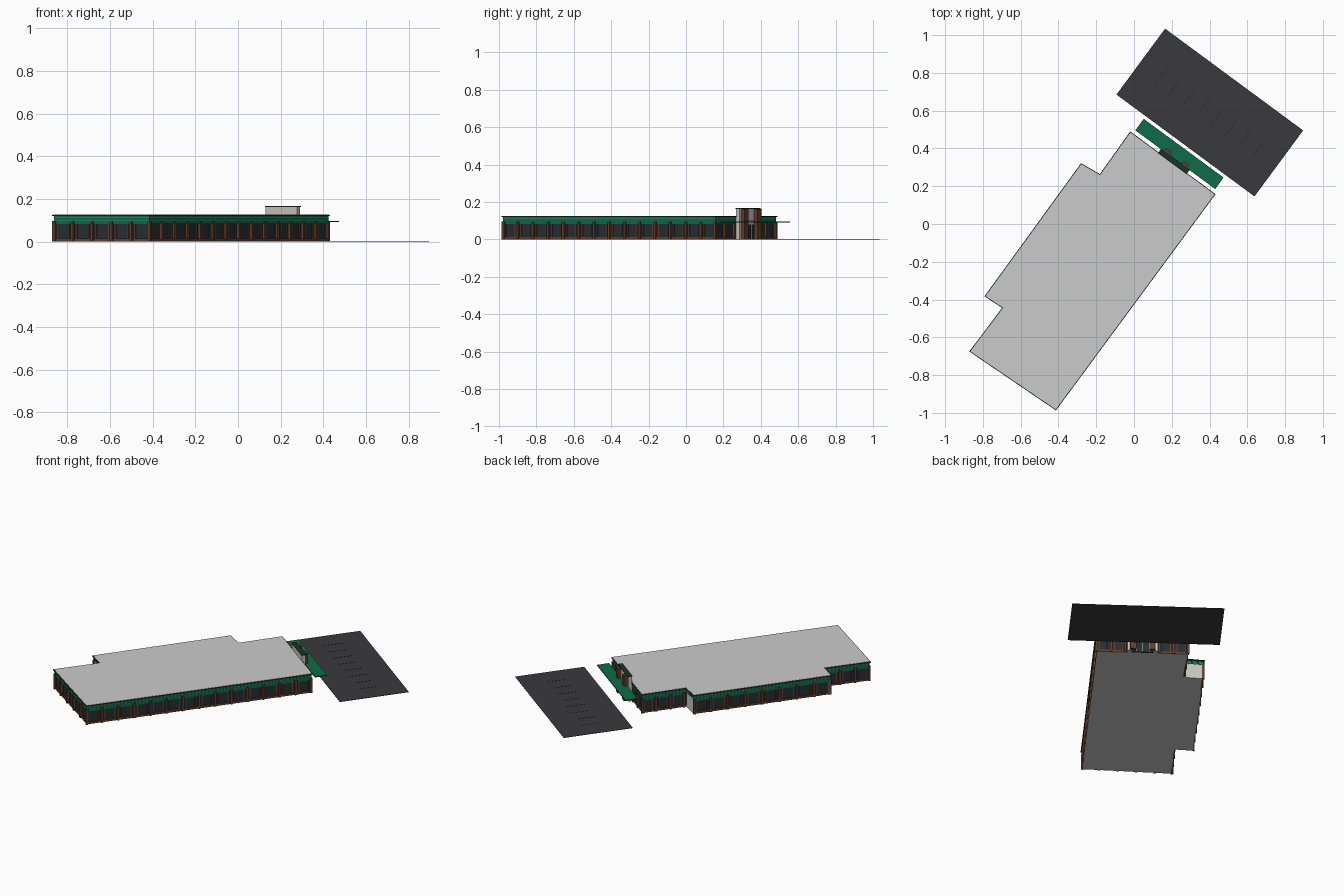
import bpy, bmesh
from mathutils import Vector as V

if "Cube" in bpy.data.objects:
    bpy.data.objects.remove(bpy.data.objects["Cube"])


def mat(name, r, g, b):
    m = bpy.data.materials.new(name)
    m.diffuse_color = (r, g, b, 1)
    m.use_nodes = True
    m.node_tree.nodes["Principled BSDF"].inputs["Base Color"].default_value = m.diffuse_color
    return m


BROWN = mat("brown", .12, .05, .027)
GLASS = mat("dark_glass", .022, .028, .034)
GREEN = mat("green", .004, .15, .07)
LIGHT = mat("light_green", .04, .30, .17)
CREAM = mat("cream", .6, .58, .52)
DARK = mat("dark_trim", .012, .03, .025)
ASPHALT = mat("asphalt", .042, .042, .046)
LINE = mat("line", .02, .02, .022)
parts = {}


def part(name, m=None):
    if name not in parts:
        parts[name] = (bmesh.new(), m)
    return parts[name][0]


def prism(bm, pts, z0, z1):
    # pts run clockwise seen from above
    lo = [bm.verts.new((p[0], p[1], z0)) for p in pts]
    hi = [bm.verts.new((p[0], p[1], z1)) for p in pts]
    n = len(pts)
    bm.faces.new(lo)
    bm.faces.new(hi[::-1])
    for i in range(n):
        j = (i + 1) % n
        bm.faces.new((lo[j], lo[i], hi[i], hi[j]))


class Face:
    """Wall frame: d runs along the wall, n points outwards."""
    def __init__(self, p, q):
        self.p = p
        self.d = (q - p).normalized()
        self.n = V((-self.d.y, self.d.x))
        self.len = (q - p).length

    def box(self, bm, a0, a1, o0, o1, z0, z1):
        prism(bm, [self.p + self.d * a + self.n * o
                   for a, o in ((a0, o0), (a0, o1), (a1, o1), (a1, o0))], z0, z1)


outline = [V(p) for p in ((-.02, .49), (.432, .158), (-.413, -.987), (-.872, -.675),
                          (-.698, -.444), (-.792, -.383), (-.28, .322), (-.181, .264))]
N = len(outline)
faces = [Face(outline[i], outline[(i + 1) % N]) for i in range(N)]


def inset(t):
    res = []
    for i, p in enumerate(outline):
        a, b = faces[i - 1].n, faces[i].n
        res.append(p - (a + b) * t / (1 + a.dot(b)))
    return res


# main masses
prism(part("floor_slab"), inset(.009), 0, .006)
prism(part("window_wall", GLASS), inset(.014), .006, .1)
prism(part("fascia", GREEN), inset(.006), .095, .119)
prism(part("fascia_ribs", LIGHT), inset(.0045), .1, .102)
prism(part("fascia_ribs"), inset(.0045), .11, .112)
prism(part("roof_trim", DARK), inset(0), .119, .125)
prism(part("roof"), inset(.004), .12, .1265)

pil = part("pilasters", BROWN)
sill = part("window_sills", BROWN)
span = part("spandrels", GREEN)
cream = part("plain_walls", CREAM)


# one run of window bays
def bays(f, a0, a1, n):
    s = (a1 - a0) / n
    f.box(sill, a0, a1, -.016, -.008, 0, .014)
    f.box(span, a0, a1, -.016, -.009, .082, .095)
    for k in range(n + 1):
        c = a0 + k * s
        c = min(max(c, a0 + .007), a1 - .007)
        f.box(pil, c - .007, c + .007, -.016, -.001, 0, .097)
        if k < n:  # window jambs
            for j in (a0 + k * s + .02, a0 + (k + 1) * s - .02):
                f.box(pil, j - .0025, j + .0025, -.016, -.01, .012, .084)


entry = faces[0]
L = entry.len
bays(entry, .001, .185, 2)
bays(entry, .375, L - .001, 2)
for i, n in ((1, 14), (2, 5), (3, 3), (5, 8), (7, 3)):
    bays(faces[i], .001, faces[i].len - .001, n)
for i in (4, 6):
    faces[i].box(cream, .008, faces[i].len - .002, -.016, -.007, 0, .095)

# entrance block rising above the roof
tower = part("entrance_block", CREAM)
entry.box(tower, .188, .372, -.004, .02, .1, .162)
entry.box(tower, .188, .215, -.012, .02, 0, .1)
entry.box(tower, .345, .372, -.012, .02, 0, .1)
entry.box(part("entrance_cap", DARK), .186, .374, -.006, .023, .162, .167)
for a in (.205, .32):
    entry.box(part("entrance_piers", BROWN), a, a + .035, .02, .042, 0, .163)
door = part("entrance_doors", GLASS)
entry.box(door, .215, .345, -.012, .002, 0, .08)
entry.box(part("door_frame", CREAM), .215, .345, -.012, .006, .08, .1)
for a in (.24, .2785, .317):
    entry.box(part("door_frame"), a, a + .003, 0, .005, 0, .08)

# canopy plate
entry.box(part("canopy", GREEN), .018, .543, .0205, .096, .091, .097)

# parking lot with bay lines
lot = Face(V((-.093, .685)), V((.638, .146)))
lot.box(part("parking_lot", ASPHALT), 0, lot.len, 0, .434, 0, .002)
for k in range(8):
    a = .13 + k * .092
    lot.box(part("parking_lines", LINE), a, a + .003, .16, .28, .002, .0028)

for name, (bm, m) in parts.items():
    bmesh.ops.recalc_face_normals(bm, faces=bm.faces)
    me = bpy.data.meshes.new(name)
    bm.to_mesh(me)
    bm.free()
    if m:
        me.materials.append(m)
    bpy.context.collection.objects.link(bpy.data.objects.new(name, me))
